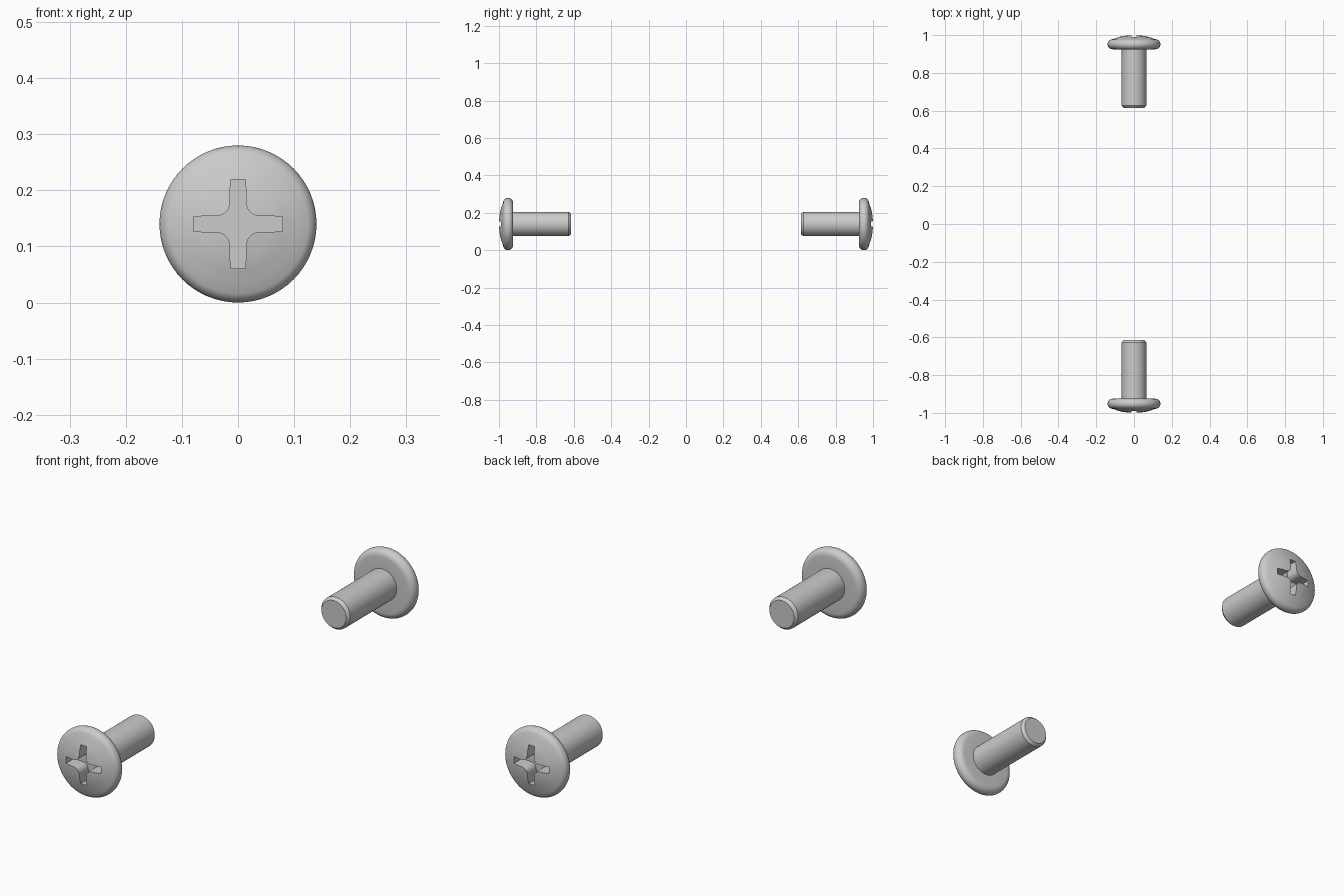
import bpy, bmesh, math

if "Cube" in bpy.data.objects:
    bpy.data.objects.remove(bpy.data.objects["Cube"])

CZ = 0.14      # height of the screw axis
SEG = 64


def to_object(name, bm):
    bmesh.ops.recalc_face_normals(bm, faces=bm.faces[:])
    me = bpy.data.meshes.new(name)
    bm.to_mesh(me)
    bm.free()
    ob = bpy.data.objects.new(name, me)
    bpy.context.collection.objects.link(ob)
    return ob


# Lathe outline: (radius, distance along y), domed head down to chamfered tip
def arc(cr, cy, rad, a0, a1, n):
    return [(cr + rad * math.cos(math.radians(a0 + (a1 - a0) * i / n)),
             cy + rad * math.sin(math.radians(a0 + (a1 - a0) * i / n)))
            for i in range(n + 1)]


DOME = [(0, 1.0), (0.03, 0.9988), (0.06, 0.995), (0.085, 0.989), (0.105, 0.981)]
RIM = arc(0.1135, 0.9515, 0.0265, 65, -90, 10)
SHAFT = [(0.065, 0.925), (0.065, 0.627), (0.055, 0.615), (0, 0.615)]


def lathe(name, profile, side):
    bm = bmesh.new()
    vs = [bm.verts.new((r, side * y, CZ)) for r, y in profile]
    es = [bm.edges.new(p) for p in zip(vs, vs[1:])]
    bmesh.ops.spin(bm, geom=vs + es, cent=(0, 0, CZ), axis=(0, 1, 0),
                   angle=math.tau, steps=SEG, use_duplicate=False)
    bmesh.ops.remove_doubles(bm, verts=bm.verts[:], dist=1e-5)
    return to_object(name, bm)


# Cross-shaped driver recess: one filleted quadrant repeated four times
def cross_cutter(name, side, floor=0.94):
    quad = [(0.079, 0.0135)] + [(x, z) for x, z in arc(0.038, 0.038, 0.0235, 270, 180, 6)] + [(0.0135, 0.079)]
    bm = bmesh.new()
    ring = []
    for k in range(4):
        c, s = math.cos(k * math.pi / 2), math.sin(k * math.pi / 2)
        ring += [bm.verts.new((x * c - z * s, side * floor, CZ + x * s + z * c))
                 for x, z in quad]
    face = bm.faces.new(ring)
    ext = bmesh.ops.extrude_face_region(bm, geom=[face], use_keep_orig=True)
    top = [g for g in ext["geom"] if isinstance(g, bmesh.types.BMVert)]
    bmesh.ops.translate(bm, verts=top, vec=(0, side * 0.1, 0))
    return to_object(name, bm)


# Two screws, heads facing outwards
for label, side in (("front", -1), ("back", 1)):
    screw = lathe(label + "_screw", DOME + RIM + SHAFT, side)
    cutter = cross_cutter(label + "_recess_cutter", side)
    cutter.hide_render = True
    mod = screw.modifiers.new("recess", "BOOLEAN")
    mod.operation = "DIFFERENCE"
    mod.solver = "EXACT"
    mod.object = cutter
    bpy.ops.object.select_all(action="DESELECT")
    screw.select_set(True)
    bpy.context.view_layer.objects.active = screw
    bpy.ops.object.modifier_apply(modifier=mod.name)
    bpy.data.objects.remove(cutter)
    bpy.ops.object.shade_smooth_by_angle(angle=math.radians(30))
